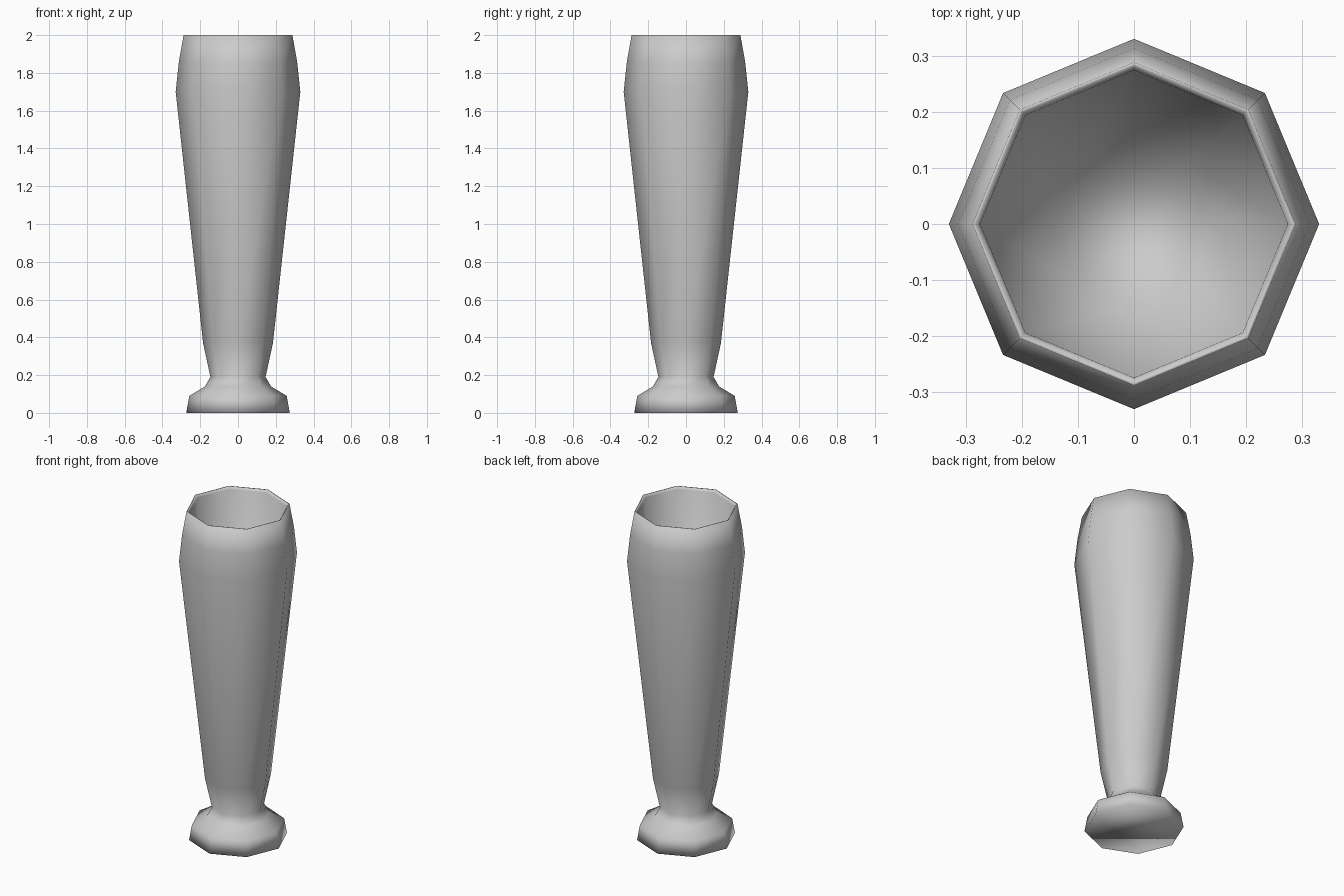
import bpy, bmesh
from math import cos, sin, tau

if "Cube" in bpy.data.objects:
    bpy.data.objects.remove(bpy.data.objects["Cube"])

SIDES = 8

# Profile (radius, z): outside from foot to rim, then down the inside
profile = [
    (0.274, 0.0), (0.258, 0.09), (0.175, 0.14), (0.146, 0.19),
    (0.185, 0.37), (0.33, 1.70), (0.313, 1.86), (0.288, 2.0),
    (0.283, 2.0), (0.274, 1.985), (0.145, 0.32),
]

bm = bmesh.new()
rings = [[bm.verts.new((r * cos(tau * i / SIDES), r * sin(tau * i / SIDES), z))
          for i in range(SIDES)] for r, z in profile]

# Walls
for a, b in zip(rings, rings[1:]):
    for i in range(SIDES):
        j = (i + 1) % SIDES
        bm.faces.new((a[i], a[j], b[j], b[i]))

# Underside and inner floor
bm.faces.new(rings[0][::-1])
bm.faces.new(rings[-1])

for f in bm.faces:
    f.smooth = True

mesh = bpy.data.meshes.new("vase")
bm.to_mesh(mesh)
bm.free()
vase = bpy.data.objects.new("vase", mesh)
bpy.context.collection.objects.link(vase)
